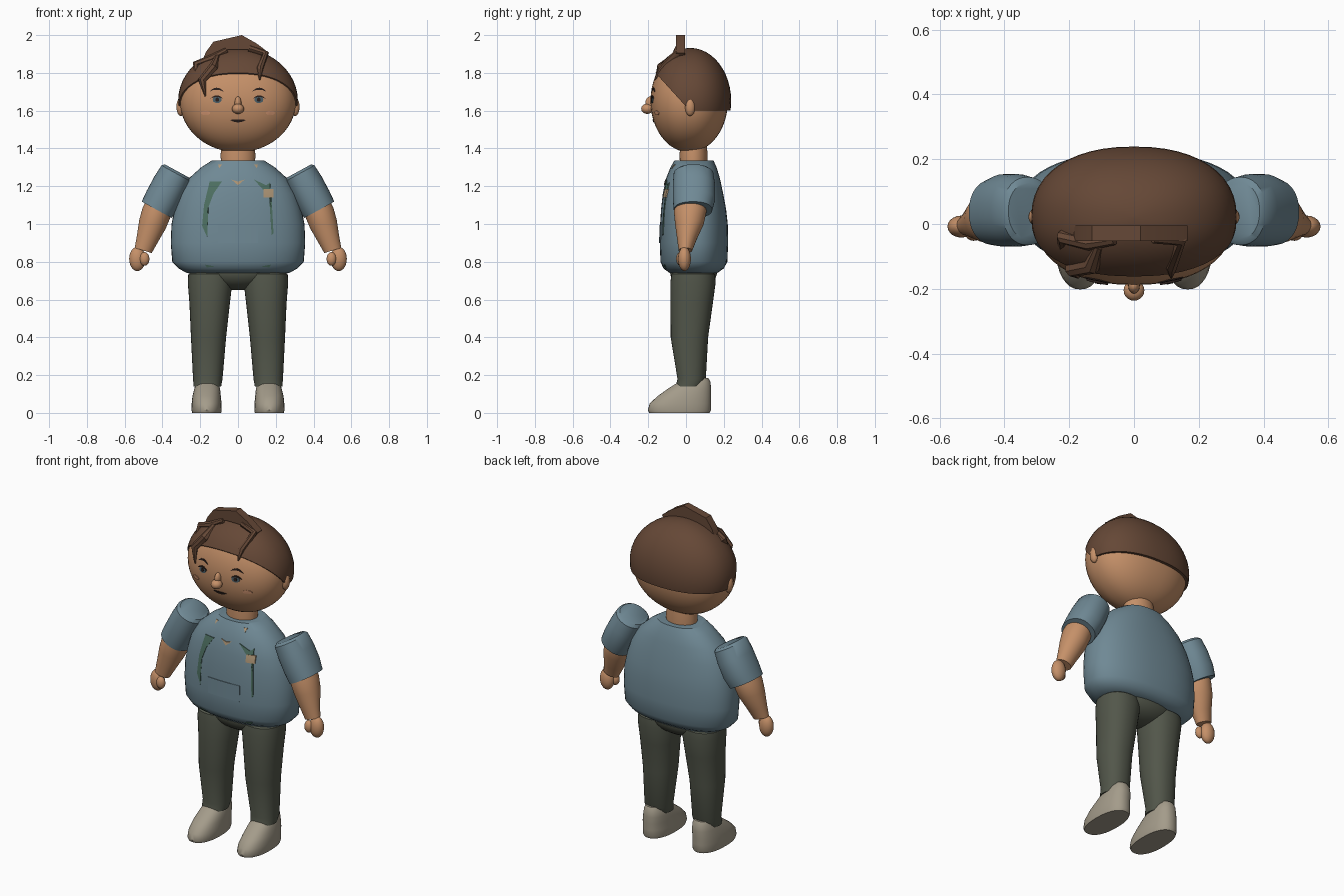
import bpy, bmesh, math
from mathutils import Vector
from mathutils.bvhtree import BVHTree

if "Cube" in bpy.data.objects:
    bpy.data.objects.remove(bpy.data.objects["Cube"])


def material(name, r, g, b):
    m = bpy.data.materials.new(name)
    m.diffuse_color = (r, g, b, 1)
    m.use_nodes = True
    m.node_tree.nodes["Principled BSDF"].inputs["Base Color"].default_value = m.diffuse_color
    return m


SKIN = material("skin", 0.56, 0.28, 0.14)
HAIR = material("brown hair", 0.13, 0.064, 0.037)
SHIRT = material("blue shirt", 0.16, 0.25, 0.30)
PANTS = material("olive trousers", 0.085, 0.094, 0.069)
SHOES = material("stone shoes", 0.37, 0.33, 0.255)
GREEN = material("green trim", 0.075, 0.16, 0.12)
BEIGE = material("beige patch", 0.42, 0.30, 0.18)
DARK = material("dark line", 0.022, 0.013, 0.011)
IRIS = material("grey blue iris", 0.07, 0.115, 0.14)
CHEEK = material("cheek blush", 0.66, 0.31, 0.17)


def finish(name, bm, mat, angle=40):
    bmesh.ops.recalc_face_normals(bm, faces=bm.faces)
    me = bpy.data.meshes.new(name)
    bm.to_mesh(me)
    bm.free()
    me.materials.append(mat)
    ob = bpy.data.objects.new(name, me)
    bpy.context.collection.objects.link(ob)
    bpy.ops.object.select_all(action='DESELECT')
    ob.select_set(True)
    bpy.context.view_layer.objects.active = ob
    bpy.ops.object.shade_smooth_by_angle(angle=math.radians(angle))
    return ob


def loft(rings, n=2.0, seg=36, tilt=0.0, side=1):
    """Skin through superellipse rings (cx, cy, cz, rx, ry), tilted about y."""
    bm = bmesh.new()
    loops = []
    for cx, cy, cz, rx, ry in rings:
        loop = []
        for i in range(seg):
            t = 2 * math.pi * i / seg
            c, s = math.cos(t), math.sin(t)
            u = math.copysign(abs(c) ** (2 / n), c) * rx
            v = math.copysign(abs(s) ** (2 / n), s) * ry
            loop.append(bm.verts.new((side * (cx + u * math.cos(tilt)), cy + v,
                                      cz + u * math.sin(tilt))))
        loops.append(loop)
    for a, b in zip(loops, loops[1:]):
        for i in range(seg):
            j = (i + 1) % seg
            bm.faces.new((a[i], a[j], b[j], b[i]))
    bm.faces.new(loops[0])
    bm.faces.new(loops[-1])
    return bm


def ball(c, r, n=2.0, rows=16, seg=36, **kw):
    """Superellipsoid as a loft of latitude rings."""
    rings = []
    for i in range(rows + 1):
        a = math.pi * (i / rows - 0.5)
        k = max(math.cos(a), 0.02)
        rings.append((c[0], c[1], c[2] + r[2] * math.sin(a), r[0] * k, r[1] * k))
    return loft(rings, n, seg, **kw)


def plate(name, outline, bvh, mat, lift=0.004):
    """Thin patch following the front of a body."""
    bm = bmesh.new()
    bm.faces.new([bm.verts.new((x, 0, z)) for x, z in outline])
    bmesh.ops.triangulate(bm, faces=bm.faces)
    bmesh.ops.subdivide_edges(bm, edges=bm.edges, cuts=2, use_grid_fill=True)
    for v in bm.verts:
        hit = bvh.ray_cast(Vector((v.co.x, -1, v.co.z)), Vector((0, 1, 0)))[0]
        v.co.y = (hit.y if hit else 0) - lift
    ext = bmesh.ops.extrude_face_region(bm, geom=bm.faces[:])
    for v in ext["geom"]:
        if isinstance(v, bmesh.types.BMVert):
            v.co.y += 0.008
    return finish(name, bm, mat)


def oval(x, z, rx, rz, n=14):
    return [(x + rx * math.cos(2 * math.pi * i / n), z + rz * math.sin(2 * math.pi * i / n))
            for i in range(n)]


def arc(x, z, w, bow, thick, n=6):
    """Crescent outline; positive bow arches upward."""
    ts = [i / n * 2 - 1 for i in range(n + 1)]
    top = [(x + w * t, z + bow * (1 - t * t) + thick * (1.1 - t * t)) for t in ts]
    low = [(x + w * t, z + bow * (1 - t * t)) for t in reversed(ts)]
    return top + low


def strand(name, pts):
    """Angular tapering lock of hair; points are (x, y, z, radius)."""
    cu = bpy.data.curves.new(name, 'CURVE')
    cu.dimensions = '3D'
    cu.bevel_depth = 1
    cu.bevel_resolution = 2
    cu.use_fill_caps = True
    sp = cu.splines.new('POLY')
    sp.points.add(len(pts) - 1)
    for p, (x, y, z, r) in zip(sp.points, pts):
        p.co = (x, y, z, 1)
        p.radius = r
    cu.materials.append(HAIR)
    ob = bpy.data.objects.new(name, cu)
    bpy.context.collection.objects.link(ob)
    bpy.ops.object.select_all(action='DESELECT')
    ob.select_set(True)
    bpy.context.view_layer.objects.active = ob
    bpy.ops.object.convert(target='MESH')
    bpy.ops.object.shade_smooth_by_angle(angle=math.radians(40))


# Head, neck and nose
bm = ball((0, 0.017, 1.652), (0.308, 0.205, 0.272), 2.25, 24, 48)
head_bvh = BVHTree.FromBMesh(bm)
finish("head", bm, SKIN)
finish("neck", loft([(0, 0.04, 1.30, 0.09, 0.072), (0, 0.04, 1.37, 0.092, 0.074),
                     (0, 0.04, 1.42, 0.085, 0.07)]), SKIN)
finish("nose_tip", ball((0, -0.205, 1.61), (0.032, 0.032, 0.027), seg=20), SKIN)
finish("nose_bridge", ball((0, -0.19, 1.64), (0.018, 0.025, 0.035), seg=16), SKIN)

# Hair cap: level cut at the nape, slanted cut across the forehead
bm = ball((0, 0.022, 1.652), (0.317, 0.217, 0.28), 2.25, 24, 48)
for co, no in (((0, 0, 1.6), (0, 0, 1)), ((0, 0.02, 1.6), (0, 1.1, 1))):
    bmesh.ops.bisect_plane(bm, geom=bm.verts[:] + bm.edges[:] + bm.faces[:],
                           plane_co=co, plane_no=no, clear_inner=True)
    bmesh.ops.holes_fill(bm, edges=[e for e in bm.edges if e.is_boundary], sides=0)
finish("hair_cap", bm, HAIR)

# Crest of hair and front locks
bm = bmesh.new()
crest = [(-0.19, 1.86), (-0.17, 1.91), (-0.13, 1.965), (0.02, 2.0), (0.10, 1.955),
         (0.165, 1.905), (0.13, 1.87), (0.05, 1.925), (-0.05, 1.925), (-0.13, 1.88)]
f = bm.faces.new([bm.verts.new((x, -0.052, z)) for x, z in crest])
ext = bmesh.ops.extrude_face_region(bm, geom=[f])
for v in ext["geom"]:
    if isinstance(v, bmesh.types.BMVert):
        v.co.y += 0.048
finish("hair_crest", bm, HAIR, 30)
strand("right_lock", [(0.06, -0.04, 1.93, 0.02), (0.145, -0.05, 1.90, 0.02),
                      (0.115, -0.13, 1.82, 0.02), (0.115, -0.165, 1.765, 0.004)])
strand("side_lock", [(-0.06, -0.05, 1.92, 0.015), (-0.14, -0.06, 1.875, 0.022),
                     (-0.22, -0.04, 1.845, 0.022), (-0.22, -0.08, 1.77, 0.016)])
strand("front_lock", [(-0.11, -0.07, 1.885, 0.014), (-0.13, -0.13, 1.83, 0.026),
                      (-0.19, -0.14, 1.76, 0.024), (-0.172, -0.165, 1.675, 0.004)])

# Face details
plate("mouth", arc(0, 1.55, 0.042, -0.012, 0.014), head_bvh, DARK)
for s, tag in ((-1, "left"), (1, "right")):
    plate(tag + "_eye", oval(s * 0.11, 1.658, 0.024, 0.018), head_bvh, IRIS, 0.004)
    plate(tag + "_pupil", oval(s * 0.11, 1.658, 0.010, 0.011), head_bvh, DARK, 0.007)
    plate(tag + "_lashes", arc(s * 0.113, 1.664, 0.033, 0.008, 0.008), head_bvh, DARK, 0.006)
    plate(tag + "_brow", arc(s * 0.113, 1.70, 0.038, 0.012, 0.009), head_bvh, DARK)
    plate(tag + "_cheek", oval(s * 0.172, 1.588, 0.025, 0.012), head_bvh, CHEEK)
    finish(tag + "_ear", ball((0.302, 0.022, 1.62), (0.024, 0.027, 0.048), seg=20, side=s), SKIN)

# Shirt body
bm = loft([(0, 0.04, 0.74, 0.27, 0.125), (0, 0.04, 0.765, 0.315, 0.16),
           (0, 0.042, 0.80, 0.348, 0.177), (0, 0.042, 0.90, 0.356, 0.181),
           (0, 0.042, 1.0, 0.352, 0.179), (0, 0.04, 1.08, 0.335, 0.172),
           (0, 0.037, 1.16, 0.31, 0.16), (0, 0.037, 1.24, 0.262, 0.143),
           (0, 0.04, 1.30, 0.195, 0.122), (0, 0.042, 1.335, 0.14, 0.104)], 2.3, 48)
shirt_bvh = BVHTree.FromBMesh(bm)
finish("shirt", bm, SHIRT)

# Shirt trim
plate("pocket", [(-0.105, 0.90), (0.105, 0.90), (0.105, 0.995), (-0.105, 0.995)], shirt_bvh, SHIRT)
plate("collar_notch", [(-0.035, 1.235), (0, 1.205), (0.035, 1.235), (0, 1.225)], shirt_bvh, BEIGE)
plate("badge", [(0.135, 1.14), (0.188, 1.14), (0.188, 1.185), (0.135, 1.185)], shirt_bvh, BEIGE, 0.007)
plate("left_strap", [(-0.15, 1.225), (-0.085, 1.225), (-0.13, 1.16), (-0.16, 1.08),
                     (-0.163, 0.93), (-0.19, 0.99), (-0.18, 1.10)], shirt_bvh, GREEN)
plate("right_strap", [(0.085, 1.235), (0.15, 1.205), (0.17, 1.22), (0.18, 1.10),
                      (0.188, 0.95), (0.178, 0.94), (0.165, 1.14), (0.13, 1.185)], shirt_bvh, GREEN)
for s, tag in ((-1, "left"), (1, "right")):
    plate(tag + "_neck_tab", [(s * 0.085, 1.315), (s * 0.105, 1.315), (s * 0.10, 1.295)],
          shirt_bvh, BEIGE)
    plate(tag + "_hem_tab", [(s * 0.12, 0.775), (s * 0.175, 0.785), (s * 0.165, 0.77)],
          shirt_bvh, GREEN)

# Hips
finish("hips", ball((0, 0.04, 0.75), (0.22, 0.125, 0.10)), PANTS)

for s, tag in ((-1, "left"), (1, "right")):
    # Arm: sleeve, forearm, hand, thumb
    finish(tag + "_sleeve", loft([(0.322, 0.04, 1.28, 0.075, 0.088), (0.328, 0.04, 1.268, 0.088, 0.105),
                                  (0.36, 0.042, 1.207, 0.094, 0.112), (0.40, 0.042, 1.13, 0.095, 0.112),
                                  (0.43, 0.037, 1.075, 0.091, 0.102)],
                                 2.2, tilt=0.5, side=s), SHIRT)
    finish(tag + "_forearm", loft([(0.41, 0.025, 1.12, 0.07, 0.08), (0.43, 0.022, 1.065, 0.078, 0.086),
                                   (0.452, 0.018, 1.0, 0.074, 0.076), (0.48, 0.005, 0.92, 0.058, 0.052),
                                   (0.502, -0.003, 0.86, 0.047, 0.036)],
                                  tilt=0.3, side=s), SKIN)
    finish(tag + "_hand", ball((0.533, -0.008, 0.815), (0.043, 0.034, 0.064), seg=20, side=s), SKIN)
    finish(tag + "_thumb", ball((0.495, -0.03, 0.815), (0.026, 0.022, 0.036), seg=16, side=s), SKIN)
    # Leg
    finish(tag + "_leg", loft([(0.162, 0.015, 0.14, 0.073, 0.07), (0.16, 0.03, 0.18, 0.078, 0.075),
                               (0.156, 0.018, 0.40, 0.093, 0.099), (0.15, 0.03, 0.58, 0.107, 0.112),
                               (0.148, 0.037, 0.69, 0.118, 0.12), (0.148, 0.038, 0.735, 0.115, 0.115),
                               (0.148, 0.038, 0.755, 0.09, 0.09)], 2.2, side=s), PANTS)
    # Shoe
    finish(tag + "_shoe", loft([(0.166, -0.035, 0.0, 0.077, 0.16), (0.166, -0.035, 0.015, 0.08, 0.167),
                                (0.166, -0.03, 0.05, 0.079, 0.162), (0.166, -0.008, 0.09, 0.075, 0.141),
                                (0.163, 0.02, 0.13, 0.068, 0.113), (0.163, 0.046, 0.165, 0.058, 0.083),
                                (0.163, 0.06, 0.185, 0.044, 0.058)], 2.3, side=s), SHOES)
